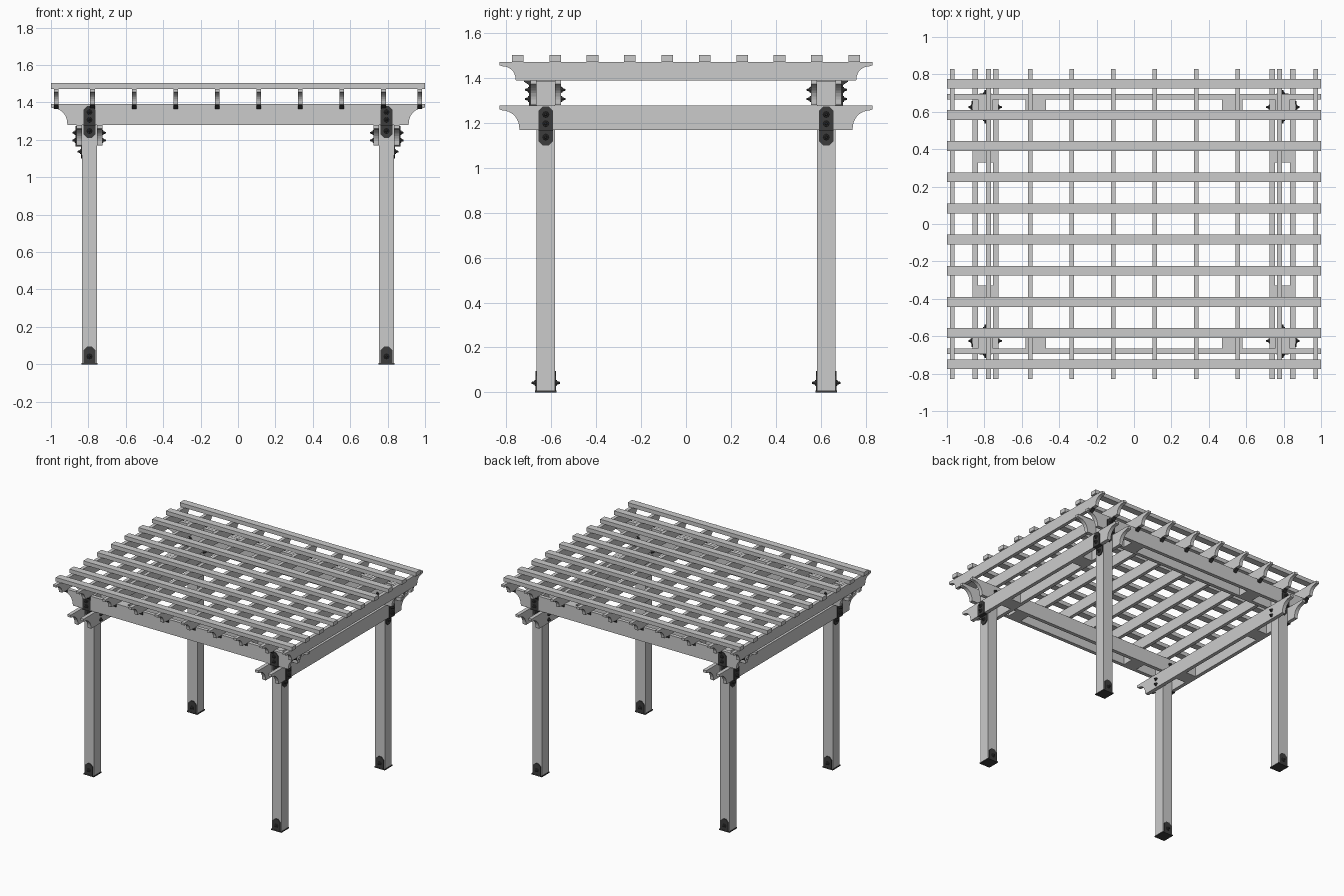
import bpy, bmesh, math
from mathutils import Matrix, Vector

if "Cube" in bpy.data.objects:
    bpy.data.objects.remove(bpy.data.objects["Cube"])

dark = bpy.data.materials.new("dark_metal")
dark.diffuse_color = (0.045, 0.045, 0.045, 1)
dark.use_nodes = True
dark.node_tree.nodes["Principled BSDF"].inputs["Base Color"].default_value = dark.diffuse_color

PX, PY = 0.794, 0.625          # post centres
HALF = 0.041                   # half post width
T = 0.028                      # beam thickness


def finish(name, bm, mat=None):
    bmesh.ops.recalc_face_normals(bm, faces=bm.faces[:])
    me = bpy.data.meshes.new(name)
    bm.to_mesh(me)
    bm.free()
    ob = bpy.data.objects.new(name, me)
    bpy.context.collection.objects.link(ob)
    if mat:
        me.materials.append(mat)
    return ob


def add_box(bm, x0, x1, y0, y1, z0, z1):
    m = Matrix.Translation(((x0 + x1) / 2, (y0 + y1) / 2, (z0 + z1) / 2)) @ \
        Matrix.Diagonal((x1 - x0, y1 - y0, z1 - z0, 1))
    bmesh.ops.create_cube(bm, size=1, matrix=m)


def add_prism(bm, pts, along, d0, d1):
    """Profile (u, z) with u on axis `along`, extruded d0..d1 on the other horizontal axis."""
    def p(u, z, d):
        return (u, d, z) if along == 'x' else (d, u, z)
    f = bm.faces.new([bm.verts.new(p(u, z, d0)) for u, z in pts])
    r = bmesh.ops.extrude_face_region(bm, geom=[f])
    shift = Vector(p(0, 0, d1 - d0))
    bmesh.ops.translate(bm, vec=shift, verts=[v for v in r['geom'] if isinstance(v, bmesh.types.BMVert)])


def cove_profile(L, z0, z1, rx, lip):
    """Timber outline with a concave cove cut under each end."""
    rz = z1 - z0 - lip
    right = [(L, z1), (L, z1 - lip)]
    for i in range(9):
        a = math.pi / 2 * (1 - i / 8)
        right.append((L - 0.012 - (rx - 0.012) * math.cos(a), z0 + 0.008 + (rz - 0.012) * math.sin(a)))
    right.append((L - rx - 0.002, z0))
    return right + [(-u, z) for u, z in reversed(right)]


def timber(name, along, c, w, L, z0, z1, rx, lip):
    bm = bmesh.new()
    add_prism(bm, cove_profile(L, z0, z1, rx, lip), along, c - w / 2, c + w / 2)
    return finish(name, bm)


def add_bolt(bm, u, z, d, sign, along):
    """Bolt head pointing outward from the face at distance d."""
    axis = Vector((0, sign, 0)) if along == 'x' else Vector((sign, 0, 0))
    pos = Vector((u, d, z)) if along == 'x' else Vector((d, u, z))
    rot = Vector((0, 0, 1)).rotation_difference(axis).to_matrix().to_4x4()
    for r1, r2, h in ((0.014, 0.012, 0.005), (0.009, 0.004, 0.018)):
        bmesh.ops.create_cone(bm, cap_ends=True, segments=8, radius1=r1, radius2=r2, depth=h,
                              matrix=Matrix.Translation(pos + axis * h / 2) @ rot)


def chamfer_plate(u, w, z0, z1, top, bottom):
    c = 0.02
    pts = [(u - w, z0 + c), (u - w + c, z0), (u + w - c, z0), (u + w, z0 + c)] if bottom else [(u - w, z0), (u + w, z0)]
    pts += [(u + w, z1 - c), (u + w - c, z1), (u - w + c, z1), (u - w, z1 - c)] if top else [(u + w, z1), (u - w, z1)]
    return pts


def connector(name, along, u, c, sign, z_low, z_beam, z_top):
    """Stepped plate on the beam's outer face and the post below, with bolts both sides."""
    bm = bmesh.new()
    post, beam = c + sign * HALF, c + sign * (HALF + T)
    t = sign * 0.005
    add_prism(bm, chamfer_plate(u, 0.033, z_beam - 0.005, z_top, True, False), along, beam, beam + t)
    add_prism(bm, chamfer_plate(u, 0.033, z_low, z_beam, False, True), along, post, post + t)
    add_prism(bm, chamfer_plate(u, 0.033, z_beam - 0.005, z_beam, False, False), along, post, beam + t)
    for z in (z_beam + 0.027, z_beam + 0.068):
        add_bolt(bm, u, z, beam + t, sign, along)
        add_bolt(bm, u, z, c - sign * (HALF + T), -sign, along)
    add_bolt(bm, u, z_low + 0.037, post + t, sign, along)
    finish(name, bm, dark)


# posts, base brackets and beam connectors
for sx in (-1, 1):
    for sy in (-1, 1):
        x, y = sx * PX, sy * PY
        tag = ("left" if sx < 0 else "right") + ("_front" if sy < 0 else "_back")
        bm = bmesh.new()
        add_box(bm, x - HALF, x + HALF, y - HALF, y + HALF, 0.008, 1.385)
        finish("post_" + tag, bm)
        bm = bmesh.new()
        add_box(bm, x - 0.044, x + 0.044, y - 0.047, y + 0.047, 0, 0.008)
        for s in (-1, 1):
            f = y + s * HALF
            add_prism(bm, chamfer_plate(x, 0.033, 0, 0.094, True, False), 'x', f, f + s * 0.005)
            add_bolt(bm, x, 0.042, f + s * 0.005, s, 'x')
        finish("base_bracket_" + tag, bm, dark)
        connector("front_connector_" + tag, 'x', x, y, sy, 1.21, 1.28, 1.38)
        connector("side_connector_" + tag, 'y', y, x, sx, 1.10, 1.17, 1.273)

# doubled beams either side of the posts, with spacer blocks between them
off = HALF + T / 2
for s in (-1, 1):
    for k in (-1, 1):
        timber("cross_beam", 'x', s * PY + k * off, T, 1.0, 1.28, 1.391, 0.087, 0.018)
        timber("side_beam", 'y', s * PX + k * off, T, 0.83, 1.17, 1.278, 0.087, 0.018)
        bm = bmesh.new()
        add_box(bm, k * 0.525 - 0.055, k * 0.525 + 0.055, s * PY - HALF, s * PY + HALF, 1.28, 1.39)
        finish("cross_spacer", bm)
        bm = bmesh.new()
        add_box(bm, s * PX - HALF, s * PX + HALF, k * 0.385 - 0.055, k * 0.385 + 0.055, 1.17, 1.277)
        finish("side_spacer", bm)

# rafters with clips on the outer beams
for s in (-1, 1):
    for ax in (0.111, 0.333, 0.555, 0.777, 0.972):
        timber("rafter", 'y', s * ax, 0.026, 0.83, 1.39, 1.473, 0.07, 0.016)
        bm = bmesh.new()
        for k in (-1, 1):
            d = k * (PY + HALF + T)
            add_prism(bm, [(d, 1.366), (d, 1.392), (d + k * 0.027, 1.392), (d + k * 0.027, 1.384)],
                      'y', s * ax - 0.013, s * ax + 0.013)
        finish("rafter_clip", bm, dark)

# top slats
for i in range(10):
    y = -0.75 + i * 1.5 / 9
    bm = bmesh.new()
    add_box(bm, -1, 1, y - 0.026, y + 0.026, 1.473, 1.503)
    finish("top_slat", bm)
